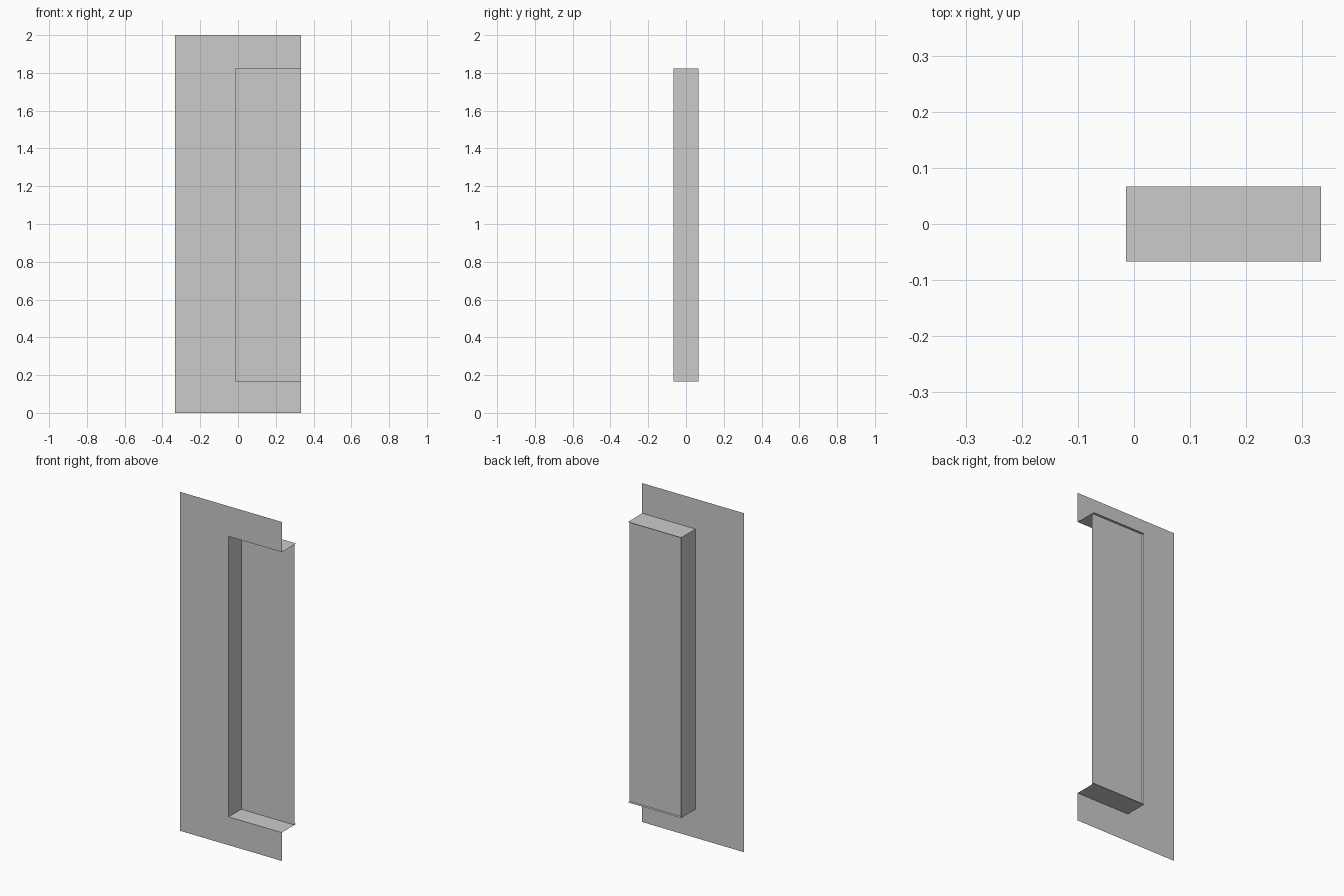
import bpy
import bmesh

if "Cube" in bpy.data.objects:
    bpy.data.objects.remove(bpy.data.objects["Cube"])

HALF_W, HEIGHT = 0.333, 2.0
FRONT, REAR, BACK_Y = -0.067, 0.067, 0.051
INNER_X, LOW, HIGH = -0.014, 0.167, 1.822


def finish(name, bm):
    mesh = bpy.data.meshes.new(name)
    bm.to_mesh(mesh)
    bm.free()
    obj = bpy.data.objects.new(name, mesh)
    bpy.context.collection.objects.link(obj)
    return obj


def flat_sheet(name, outline, y):
    """One upright face from an (x, z) outline."""
    bm = bmesh.new()
    bm.faces.new([bm.verts.new((x, y, z)) for x, z in outline])
    return finish(name, bm)


def swept_strip(name, path, y0, y1):
    """Open (x, z) path swept along y."""
    bm = bmesh.new()
    near = [bm.verts.new((x, y0, z)) for x, z in path]
    far = [bm.verts.new((x, y1, z)) for x, z in path]
    for i in range(len(path) - 1):
        bm.faces.new((near[i], near[i + 1], far[i + 1], far[i]))
    return finish(name, bm)


# Recess edge, open on the right-hand side
recess = [(HALF_W, HIGH), (INNER_X, HIGH), (INNER_X, LOW), (HALF_W, LOW)]

# Front panel notched around the recess
flat_sheet("front_panel", [(-HALF_W, 0), (HALF_W, 0)] + recess[::-1]
           + [(HALF_W, HEIGHT), (-HALF_W, HEIGHT)], FRONT)

# Top, side and bottom walls of the recess
swept_strip("recess_walls", recess, FRONT, REAR)

# Back sheet, set slightly inside the walls' rear edge
flat_sheet("recess_back", recess[::-1], BACK_Y)
